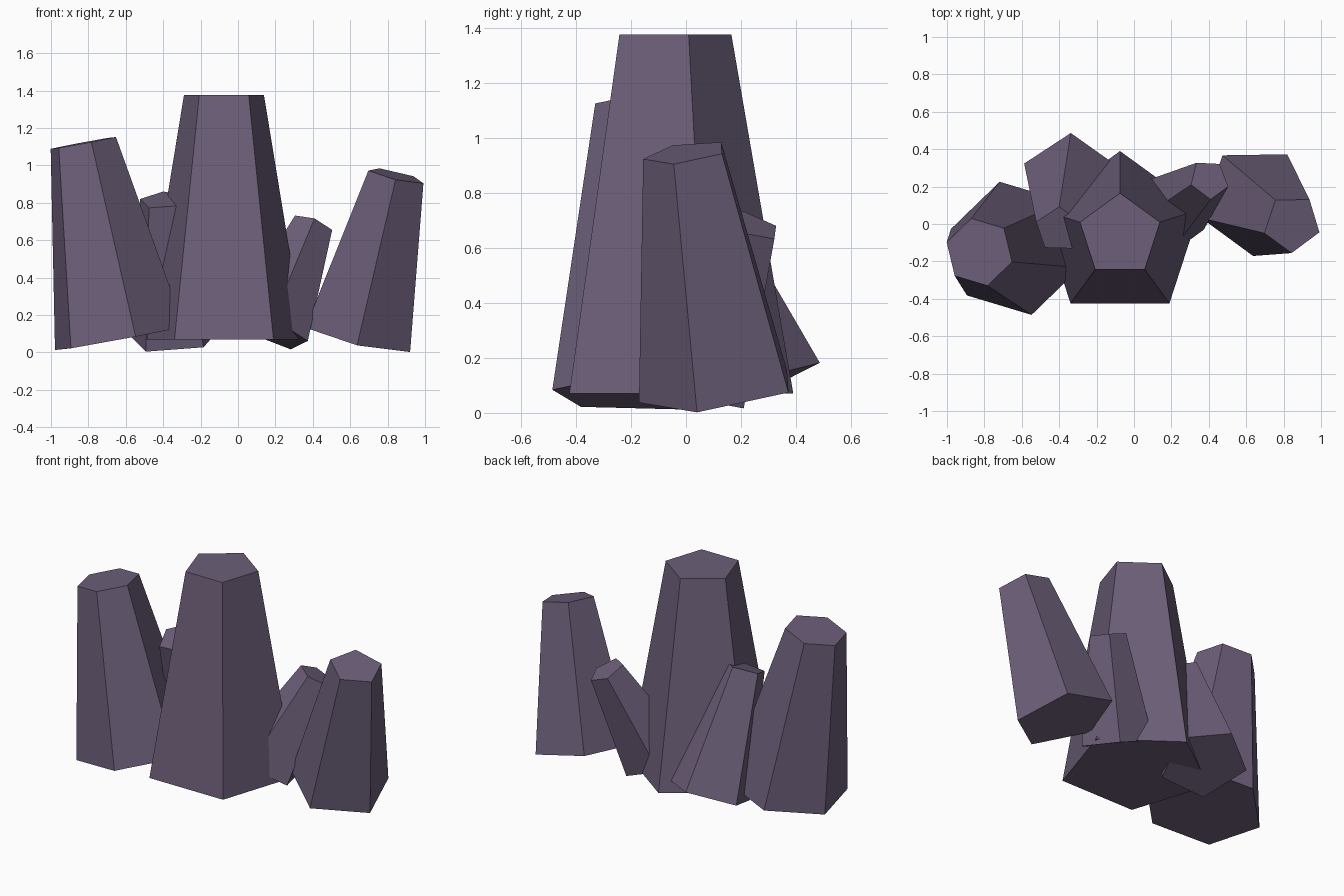
import bpy, bmesh
from math import cos, sin, radians, tau
from mathutils import Vector

if "Cube" in bpy.data.objects:
    bpy.data.objects.remove(bpy.data.objects["Cube"])

# Dull purple stone
stone = bpy.data.materials.new("purple_stone")
stone.diffuse_color = (0.15, 0.113, 0.19, 1)
stone.use_nodes = True
stone.node_tree.nodes["Principled BSDF"].inputs["Base Color"].default_value = stone.diffuse_color


def crystal(name, sides, base, top, r_base, r_top, angle):
    """Tapered prism between two centres; angle is the plan heading of one corner."""
    base, top = Vector(base), Vector(top)
    n = (top - base).normalized()
    a = radians(angle)
    u = Vector((cos(a), sin(a), -(n.x * cos(a) + n.y * sin(a)) / n.z)).normalized()
    v = n.cross(u)
    bm = bmesh.new()
    rings = [[bm.verts.new(c + r * (u * cos(tau * i / sides) + v * sin(tau * i / sides)))
              for i in range(sides)] for c, r in ((base, r_base), (top, r_top))]
    lo, hi = rings
    bm.faces.new(lo[::-1])
    bm.faces.new(hi)
    for i in range(sides):
        j = (i + 1) % sides
        bm.faces.new((lo[i], lo[j], hi[j], hi[i]))
    mesh = bpy.data.meshes.new(name)
    bm.to_mesh(mesh)
    bm.free()
    mesh.materials.append(stone)
    bpy.context.collection.objects.link(bpy.data.objects.new(name, mesh))


# Upright central crystal
crystal("centre_crystal", 5, (-0.075, -0.06, 0.07), (-0.075, -0.06, 1.375), 0.45, 0.225, 90)
# Six-sided crystal leaning left
crystal("left_crystal", 6, (-0.633, -0.13, 0.075), (-0.827, -0.15, 1.12), 0.366, 0.185, -76.5)
# Crystal leaning right
crystal("right_crystal", 5, (0.642, 0.128, 0.08), (0.845, 0.002, 0.945), 0.302, 0.159, -91)
# Small crystals behind the centre
crystal("back_left_crystal", 5, (-0.338, 0.24, 0.09), (-0.40, -0.03, 0.815), 0.263, 0.13, 90)
crystal("back_right_crystal", 5, (0.172, 0.045, 0.117), (0.402, 0.238, 0.683), 0.222, 0.112, -86)
